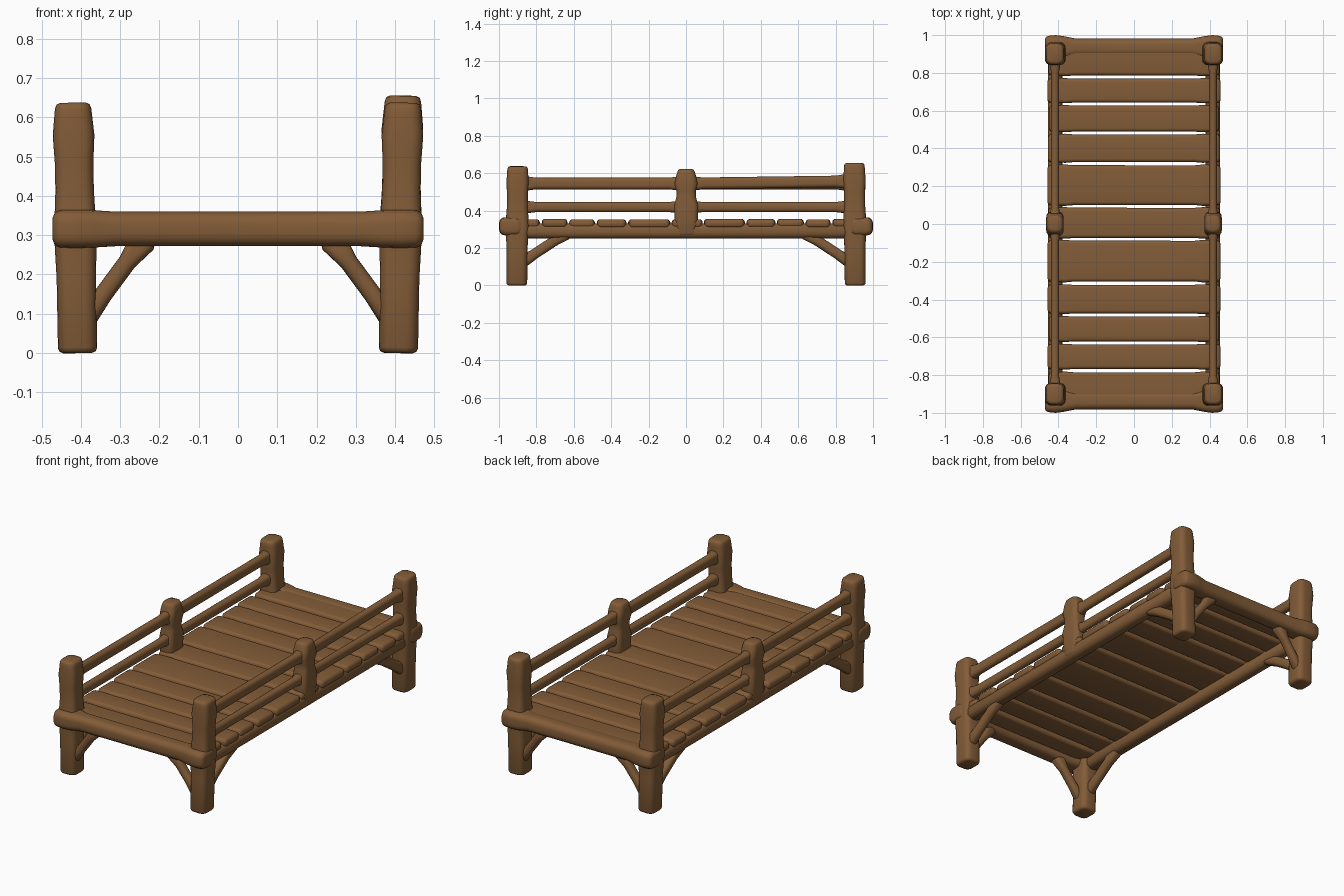
import bpy, bmesh, math, random
from mathutils import Vector

if "Cube" in bpy.data.objects:
    bpy.data.objects.remove(bpy.data.objects["Cube"])

random.seed(4)
wood = bpy.data.materials.new("brown wood")
wood.diffuse_color = (0.225, 0.107, 0.039, 1)
wood.use_nodes = True
wood.node_tree.nodes["Principled BSDF"].inputs["Base Color"].default_value = wood.diffuse_color


def section(w, h, r, n=4):
    """Rounded rectangle outline."""
    pts = []
    for k, (sx, sy) in enumerate([(1, 1), (-1, 1), (-1, -1), (1, -1)]):
        for i in range(n + 1):
            a = math.pi / 2 * (k + i / n)
            pts.append((sx * (w / 2 - r) + r * math.cos(a),
                        sy * (h / 2 - r) + r * math.sin(a)))
    return pts


def timber(name, p0, p1, w, h, r, rings=((0, 1, 1), (1, 1, 1)), cap=0.014, ref=(0, 0, 1)):
    """Rounded bar from p0 to p1; rings = (position along, width scale, height scale)."""
    p0, p1 = Vector(p0), Vector(p1)
    length = (p1 - p0).length
    d = (p1 - p0) / length
    side = d.cross(Vector(ref)).normalized()
    up = side.cross(d)
    c = cap / length
    first, last = rings[0], rings[-1]
    soft = []
    for e in (0, 0.3, 1):
        inset = cap * (1 - math.sqrt(1 - (1 - e) ** 2))
        soft.append((c * e, inset))
    stations = [(t, first[1], first[2], i) for t, i in soft]
    stations += [(t, a, b, 0) for t, a, b in rings if c * 1.1 < t < 1 - c * 1.1]
    stations += [(1 - t, last[1], last[2], i) for t, i in reversed(soft)]
    bm = bmesh.new()
    loops = []
    for t, a, b, inset in stations:
        o = p0.lerp(p1, t)
        pts = section(w * a - 2 * inset, h * b - 2 * inset, max(r - inset * 0.6, 0.003))
        loops.append([bm.verts.new(o + side * x + up * y) for x, y in pts])
    n = len(loops[0])
    for l0, l1 in zip(loops, loops[1:]):
        for i in range(n):
            bm.faces.new((l0[i], l0[(i + 1) % n], l1[(i + 1) % n], l1[i]))
    bm.faces.new(loops[0])
    bm.faces.new(loops[-1])
    bmesh.ops.recalc_face_normals(bm, faces=bm.faces)
    mesh = bpy.data.meshes.new(name)
    bm.to_mesh(mesh)
    bm.free()
    mesh.materials.append(wood)
    ob = bpy.data.objects.new(name, mesh)
    bpy.context.collection.objects.link(ob)
    bpy.context.view_layer.objects.active = ob
    ob.select_set(True)
    bpy.ops.object.shade_smooth_by_angle(angle=math.radians(50))
    ob.select_set(False)
    return ob


for sx in (-1, 1):
    side_name = "left" if sx < 0 else "right"
    for sy in (-1, 1):
        end = "front" if sy < 0 else "back"
        tag = f"{side_name}_{end}"
        # corner post, swelling where beams and rails meet it
        top = 0.655 if sx > 0 and sy > 0 else 0.637
        timber(f"{tag}_post", (sx * 0.408, sy * 0.905, 0), (sx * 0.42, sy * 0.90, top),
               0.1, 0.112, 0.03,
               [(0, 1, 1), (0.3, 1, 1), (0.42, 1.06, 1.06), (0.5, 1.1, 1.12), (0.58, 1.02, 1.06),
                (0.65, 0.98, 1), (0.76, 0.98, 1), (0.87, 1.06, 1.06), (0.95, 0.96, 1), (1, 0.92, 0.98)],
               0.014, (0, 1, 0))
        # diagonal braces to the end beam and the side beam
        timber(f"{tag}_end_brace", (sx * 0.39, sy * 0.915, 0.085), (sx * 0.235, sy * 0.925, 0.295),
               0.05, 0.046, 0.02, [(0, 1.1, 1.2), (0.3, 1, 1), (0.7, 1, 1), (1, 1.2, 1.5)])
        timber(f"{tag}_side_brace", (sx * 0.415, sy * 0.89, 0.115), (sx * 0.415, sy * 0.63, 0.287),
               0.05, 0.055, 0.022, [(0, 1.1, 1.2), (0.3, 1, 1), (0.7, 1, 1), (1, 1.2, 1.3)])
        # hand rails between corner and middle posts
        lift = 0.012 if sx > 0 and sy > 0 else 0
        for label, z, h in (("upper", 0.545, 0.062), ("lower", 0.419, 0.054)):
            lf = lift if label == "upper" else 0
            timber(f"{tag}_{label}_rail", (sx * 0.418, 0, z), (sx * 0.418, sy * 0.89, z + lf),
                   0.042, h, 0.02,
                   [(0, 1.5, 1.3), (0.05, 1.3, 1.2), (0.1, 1, 1), (0.9, 1, 1), (0.96, 1.4, 1.25), (1, 1.5, 1.3)])
    # middle post
    timber(f"{side_name}_middle_post", (sx * 0.42, 0.002, 0.265), (sx * 0.418, 0, 0.622),
           0.084, 0.1, 0.028,
           [(0, 0.9, 1.1), (0.25, 1, 1.25), (0.45, 1.08, 1.3), (0.58, 0.98, 1.05), (0.68, 1, 1.05),
            (0.78, 1.1, 1.25), (0.9, 1.04, 1.06), (1, 0.95, 0.92)], 0.014, (0, 1, 0))
    # long side beam under the planks
    timber(f"{side_name}_side_beam", (sx * 0.417, -0.93, 0.291), (sx * 0.417, 0.93, 0.291),
           0.078, 0.08, 0.032)

# end beams, flaring at the corners
for sy in (-1, 1):
    timber(f"{'front' if sy < 0 else 'back'}_end_beam", (-0.472, sy * 0.935, 0.316), (0.472, sy * 0.935, 0.316),
           0.094, 0.088, 0.032,
           [(0, 1.3, 1.08), (0.06, 1.38, 1.1), (0.11, 1.25, 1.08), (0.17, 1, 1),
            (0.83, 1, 1), (0.89, 1.25, 1.08), (0.94, 1.38, 1.1), (1, 1.3, 1.08)], 0.02)

# deck planks, given by their edges along the length
edges = [(-0.97, -0.785), (-0.768, -0.637), (-0.622, -0.49), (-0.474, -0.322), (-0.305, -0.088),
         (-0.074, 0.086), (0.1, 0.311), (0.327, 0.475), (0.489, 0.627), (0.642, 0.77), (0.786, 0.97)]
for i, (a, b) in enumerate(edges):
    half = 0.455 + random.uniform(-0.006, 0.004)
    z = 0.332 + random.uniform(-0.002, 0.002)
    wob = [1 + random.uniform(-0.012, 0.004) for _ in range(4)]
    timber(f"plank_{i + 1}", (-half, (a + b) / 2, z), (half, (a + b) / 2, z),
           b - a, 0.046, 0.018,
           [(0, 1, 1), (0.1, 1.04, 1), (0.15, wob[0], 1), (0.4, wob[1], 1),
            (0.6, wob[2], 1), (0.85, wob[3], 1), (0.9, 1.04, 1), (1, 1, 1)], 0.016)
